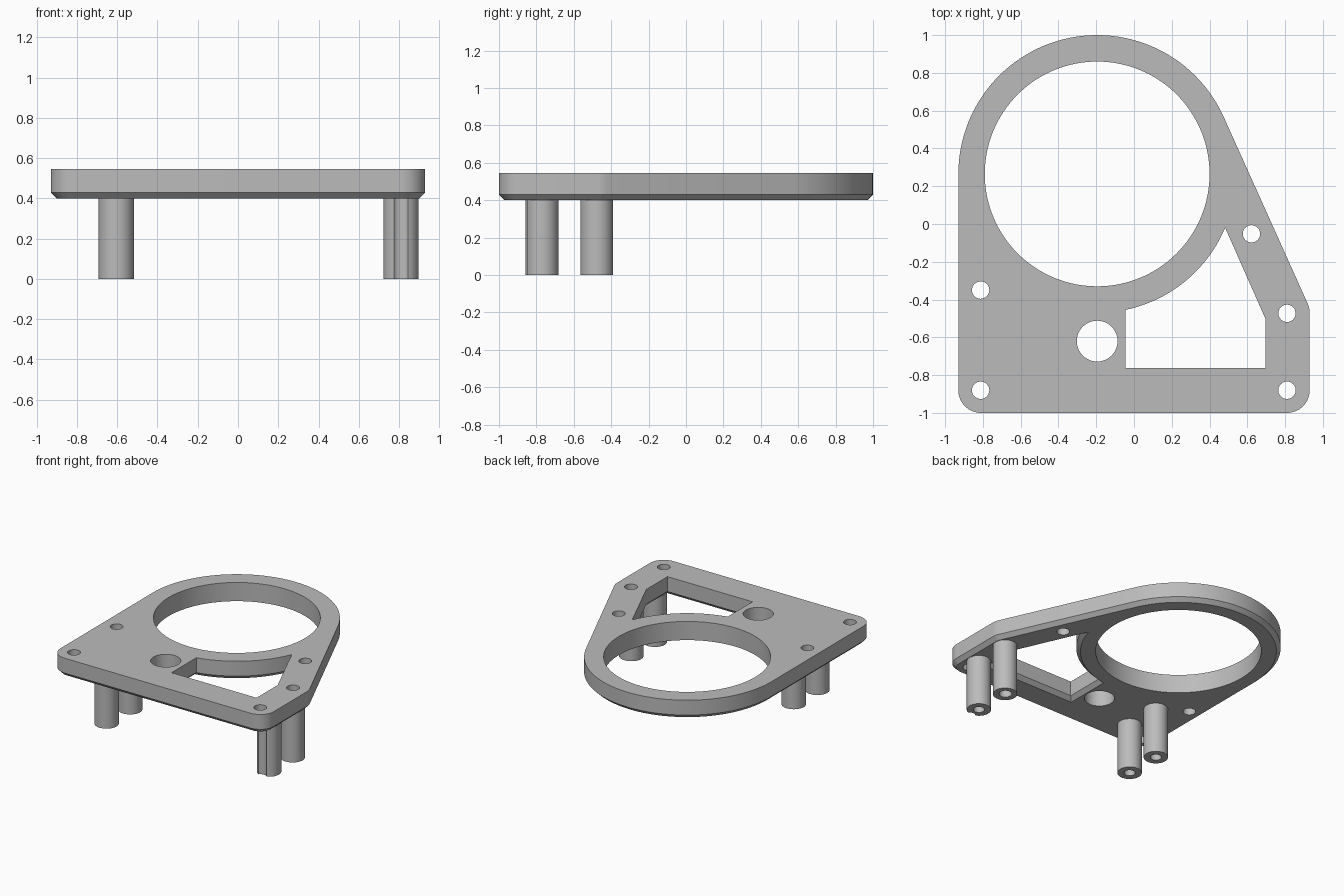
import bpy, bmesh
from math import cos, sin, acos, atan2, pi
from mathutils import Vector
from mathutils.geometry import convex_hull_2d

if "Cube" in bpy.data.objects:
    bpy.data.objects.remove(bpy.data.objects["Cube"])

BASE, CHAMFER, TOP = 0.40, 0.03, 0.547
RING = Vector((-0.195, 0.265))      # centre of the large opening
RING_R, OPENING_R, SCREW_R = 0.735, 0.595, 0.046

grey = bpy.data.materials.new("plain grey")
grey.use_nodes = True
colour = (0.5, 0.5, 0.5, 1)
grey.diffuse_color = colour
grey.node_tree.nodes["Principled BSDF"].inputs["Base Color"].default_value = colour


def circle(centre, r, n=64):
    return [Vector((centre[0] + r * cos(2 * pi * i / n),
                    centre[1] + r * sin(2 * pi * i / n))) for i in range(n)]


def loft(name, sections):
    """Solid through stacked outlines, given as (z, points) from the bottom up."""
    bm = bmesh.new()
    rings = [[bm.verts.new((p[0], p[1], z)) for p in pts] for z, pts in sections]
    for low, high in zip(rings, rings[1:]):
        for i in range(len(low)):
            j = (i + 1) % len(low)
            bm.faces.new((low[i], low[j], high[j], high[i]))
    bm.faces.new(rings[0][::-1])
    bm.faces.new(rings[-1])
    bmesh.ops.recalc_face_normals(bm, faces=bm.faces)
    mesh = bpy.data.meshes.new(name)
    bm.to_mesh(mesh)
    bm.free()
    mesh.materials.append(grey)
    obj = bpy.data.objects.new(name, mesh)
    bpy.context.collection.objects.link(obj)
    return obj


def cylinder(name, centre, r, z0, z1, n=48):
    pts = circle(centre, r, n)
    return loft(name, [(z0, pts), (z1, pts)])


def cut(obj, cutters):
    """Subtract each cutter, then discard it, and shade the result."""
    bpy.ops.object.select_all(action='DESELECT')
    bpy.context.view_layer.objects.active = obj
    obj.select_set(True)
    for c in cutters:
        c.hide_render = True
        mod = obj.modifiers.new("cut", 'BOOLEAN')
        mod.operation, mod.solver, mod.object = 'DIFFERENCE', 'EXACT', c
        bpy.ops.object.modifier_apply(modifier=mod.name)
        bpy.data.objects.remove(c)
    bpy.ops.object.shade_smooth_by_angle(angle=0.5)


# Plate outline: a taut band around the ring and three rounded corners
def outline(inset):
    pts = circle(RING, RING_R - inset, 128)
    for corner in ((-0.81, -0.88), (0.81, -0.88), (0.81, -0.47)):
        pts += circle(corner, 0.12 - inset, 64)
    return [pts[i] for i in convex_hull_2d(pts)]


# Window outline: three straight sides, a slanted side and an arc along the ring
def window(grow, steps=32):
    normal, offset = Vector((0.914, 0.405)).normalized(), 0.433 + grow
    r, left, right = RING_R - grow, -0.045 - grow, 0.695 + grow
    low = -0.762 - grow
    start = atan2(normal.y, normal.x) - acos((offset - RING.dot(normal)) / r)
    end = -acos((left - RING.x) / r)
    pts = [Vector((left, low)), Vector((right, low)),
           Vector((right, (offset - normal.x * right) / normal.y))]
    for i in range(steps + 1):
        a = start + (end - start) * i / steps
        pts.append(RING + r * Vector((cos(a), sin(a))))
    return pts


# The chamfered rim is hulled separately so every section has the same points
def chamfered_plate():
    bm = bmesh.new()
    for z, inset in ((BASE, CHAMFER), (BASE + CHAMFER, 0), (TOP, 0)):
        for p in outline(inset):
            bm.verts.new((p.x, p.y, z))
    bmesh.ops.convex_hull(bm, input=bm.verts)
    bmesh.ops.dissolve_limit(bm, angle_limit=0.005, verts=bm.verts, edges=bm.edges)
    bmesh.ops.recalc_face_normals(bm, faces=bm.faces)
    mesh = bpy.data.meshes.new("mounting_plate")
    bm.to_mesh(mesh)
    bm.free()
    mesh.materials.append(grey)
    obj = bpy.data.objects.new("mounting_plate", mesh)
    bpy.context.collection.objects.link(obj)
    return obj


# Plate with its openings
screws = [(-0.812, -0.35), (-0.812, -0.88), (0.81, -0.88), (0.81, -0.473), (0.622, -0.052)]
cutters = [cylinder("opening_cutter", RING, OPENING_R, 0.2, 0.8, 128),
           cylinder("cable_hole_cutter", (RING.x, -0.62), 0.108, 0.2, 0.8),
           loft("window_cutter", [(BASE - 0.01, window(CHAMFER + 0.01)),
                                  (BASE + CHAMFER, window(0)), (0.8, window(0))])]
cutters += [cylinder("screw_cutter", s, SCREW_R, 0.2, 0.8, 32) for s in screws]
cut(chamfered_plate(), cutters)

# Hollow standoff posts; the front right one is notched by its screw hole
for side, x in (("right", -0.605), ("left", 0.81)):
    for place, y in (("front", -0.77), ("back", -0.477)):
        post = cylinder(f"{place}_{side}_post", (x, y), 0.0875, 0, BASE)
        through = side == "left" and place == "back"
        bore = screws[3] if through else (x, y)
        tools = [cylinder("bore_cutter", bore, SCREW_R if through else 0.04, -0.1, 0.8, 32)]
        if side == "left" and place == "front":
            tools.append(cylinder("notch_cutter", screws[2], SCREW_R, -0.1, 0.8, 32))
        cut(post, tools)
